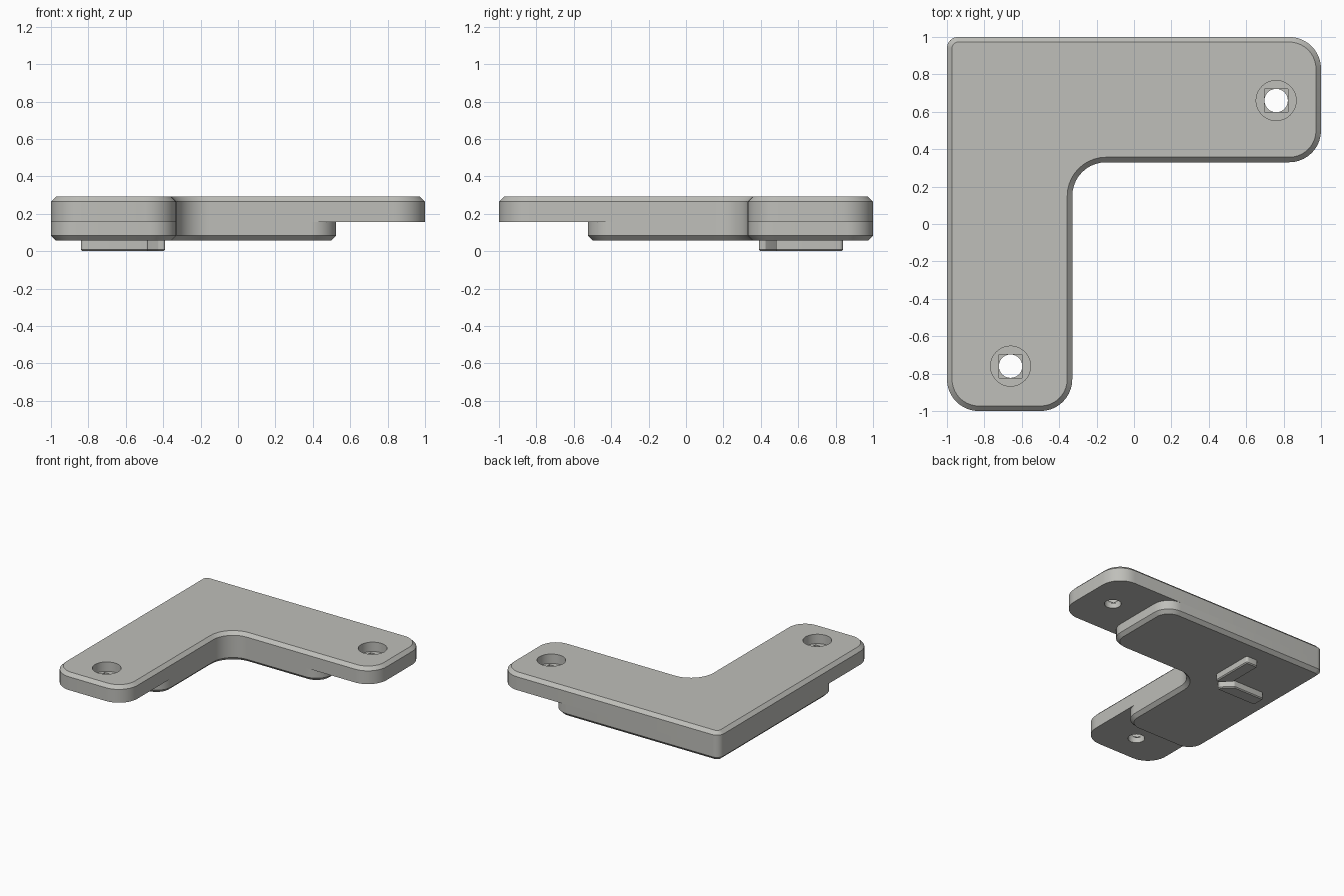
import bpy, bmesh, math
from mathutils import Vector, Matrix

if "Cube" in bpy.data.objects:
    bpy.data.objects.remove(bpy.data.objects["Cube"])

grey = bpy.data.materials.new("warm_grey")
grey.diffuse_color = (0.52, 0.52, 0.49, 1)
grey.use_nodes = True
grey.node_tree.nodes["Principled BSDF"].inputs["Base Color"].default_value = grey.diffuse_color


def outline(corners, inset, seg=10):
    """Rounded counter-clockwise outline from (x, y, radius) corners, moved inward."""
    pts = []
    n = len(corners)
    for i, (x, y, r) in enumerate(corners):
        p = Vector((x, y))
        d1 = (p - Vector(corners[i - 1][:2])).normalized()
        d2 = (Vector(corners[(i + 1) % n][:2]) - p).normalized()
        n1, n2 = Vector((-d1.y, d1.x)), Vector((-d2.y, d2.x))
        q = p + (n1 + n2) * inset / (1 + n1.dot(n2))
        turn = math.atan2(d1.x * d2.y - d1.y * d2.x, d1.dot(d2))
        side = 1 if turn > 0 else -1
        r = max(r - side * inset, 0.003)
        start = q - d1 * r * math.tan(abs(turn) / 2)
        centre = start + n1 * r * side
        for k in range(seg + 1):
            pts.append(centre + Matrix.Rotation(turn * k / seg, 2) @ (start - centre))
    return pts


def finish(bm, name):
    bmesh.ops.recalc_face_normals(bm, faces=bm.faces)
    me = bpy.data.meshes.new(name)
    bm.to_mesh(me)
    bm.free()
    ob = bpy.data.objects.new(name, me)
    bpy.context.collection.objects.link(ob)
    me.materials.append(grey)
    return ob


def prism(name, corners, levels, seg=10):
    """Solid lofted through (z, inset) levels of one outline."""
    bm = bmesh.new()
    rings = [[bm.verts.new((p.x, p.y, z)) for p in outline(corners, s, seg)]
             for z, s in levels]
    for a, b in zip(rings, rings[1:]):
        for i in range(len(a)):
            j = (i + 1) % len(a)
            bm.faces.new((a[i], a[j], b[j], b[i]))
    bm.faces.new(rings[0][::-1])
    bm.faces.new(rings[-1])
    return finish(bm, name)


def ell(reach, tip):
    """L outline whose two arms extend to the given reach."""
    return [(-1, 1, 0.06), (-1, -reach, tip), (-0.33, -reach, tip),
            (-0.33, 0.33, 0.18), (reach, 0.33, tip), (reach, 1, tip)]


def smooth(ob):
    bpy.ops.object.select_all(action='DESELECT')
    ob.select_set(True)
    bpy.context.view_layer.objects.active = ob
    bpy.ops.object.shade_smooth_by_angle(angle=math.radians(30))


# Upper plate and the shorter lower step
C = 0.027
plate = prism("upper_plate", ell(1, 0.17), [(0.156, 0), (0.292 - C, 0), (0.292, C)])
step = prism("lower_step", ell(0.525, 0.14), [(0.056, C), (0.056 + C, 0), (0.156, 0)])

# Screw holes: counterbore, square relief and through hole
for hx, hy in ((0.76, 0.66), (-0.66, -0.76)):
    for r, z0, sides in ((0.107, 0.215, 48), (0.0625 * math.sqrt(2), 0.198, 4),
                         (0.0625, 0.0, 40)):
        bm = bmesh.new()
        bmesh.ops.create_cone(bm, cap_ends=True, segments=sides, radius1=r,
                              radius2=r, depth=0.4 - z0)
        if sides == 4:
            bmesh.ops.rotate(bm, verts=bm.verts,
                             matrix=Matrix.Rotation(math.atan2(
                                 bm.verts[:][0].co.y, bm.verts[:][0].co.x)
                                 * -1 + math.pi / 4, 3, 'Z'))
        bmesh.ops.translate(bm, verts=bm.verts, vec=(hx, hy, (0.4 + z0) / 2))
        cutter = finish(bm, "hole_cutter")
        mod = plate.modifiers.new("hole", 'BOOLEAN')
        mod.operation, mod.solver, mod.object = 'DIFFERENCE', 'EXACT', cutter
        bpy.context.view_layer.objects.active = plate
        bpy.ops.object.modifier_apply(modifier=mod.name)
        bpy.data.objects.remove(cutter)

# Two mitred locating ribs underneath, mirrored over the diagonal
rib = [(-0.84, 0.39, 0.02), (-0.48, 0.39, 0.012), (-0.48, 0.425, 0.012),
       (-0.555, 0.50, 0.02), (-0.84, 0.50, 0.02)]
mirrored = [(-y, -x, r) for x, y, r in rib][::-1]
ribs = [prism(n, c, [(0, 0.008), (0.008, 0), (0.06, 0)], 5)
        for n, c in (("rib_along_x", rib), ("rib_along_y", mirrored))]

for ob in [plate, step] + ribs:
    smooth(ob)
